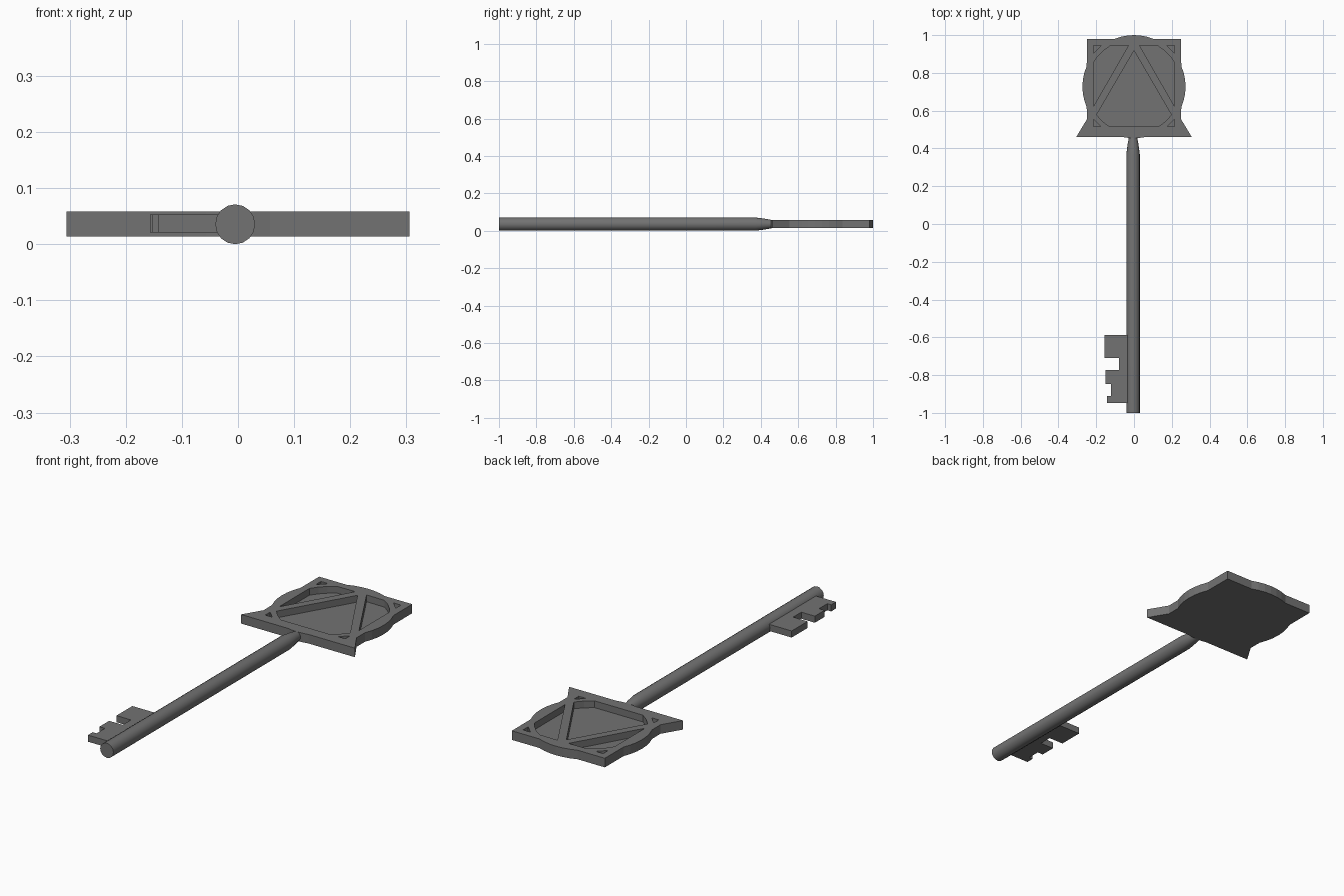
import bpy, bmesh
from math import sin, cos, pi, radians

if "Cube" in bpy.data.objects:
    bpy.data.objects.remove(bpy.data.objects["Cube"])

metal = bpy.data.materials.new("dark grey metal")
metal.use_nodes = True
GREY = (0.17, 0.17, 0.17, 1)
metal.diffuse_color = GREY
metal.node_tree.nodes["Principled BSDF"].inputs["Base Color"].default_value = GREY

HEAD_Y = 0.727      # centre of the round part of the head
SHAFT_X, SHAFT_Z = -0.005, 0.0355


def finish(name, bm):
    bmesh.ops.recalc_face_normals(bm, faces=bm.faces)
    mesh = bpy.data.meshes.new(name)
    bm.to_mesh(mesh)
    bm.free()
    mesh.materials.append(metal)
    obj = bpy.data.objects.new(name, mesh)
    bpy.context.collection.objects.link(obj)
    return obj


def prism(name, outlines, z0, z1):
    """Extrude each flat outline from z0 up to z1."""
    bm = bmesh.new()
    for pts in outlines:
        face = bm.faces.new([bm.verts.new((x, y, z0)) for x, y in pts])
        up = bmesh.ops.extrude_face_region(bm, geom=[face], use_keep_orig=True)
        for v in up["geom"]:
            if isinstance(v, bmesh.types.BMVert):
                v.co.z = z1
    return finish(name, bm)


def arc(r, a0, a1, n):
    angles = [radians(a0 + (a1 - a0) * i / n) for i in range(n + 1)]
    return [(r * cos(a), HEAD_Y + r * sin(a)) for a in angles]


def flip(pts):
    return [(-x, y) for x, y in reversed(pts)]


def mirrored(half):
    return half + [p for p in flip(half) if abs(p[0]) > 1e-4]


# Head: square joined with a disc, flared at the lower corners
half = (arc(0.273, -90, -78, 2) + [(0.306, 0.46), (0.25, 0.553)]
        + arc(0.273, -23.6, 23.6, 6) + [(0.25, 0.98)] + arc(0.273, 67.8, 90, 3))
head = prism("key_head", [mirrored(half)], 0.014, 0.058)

# Pockets sunk into the upper face of the head
side = [(0.03, 0.944), (0.215, 0.622)] + arc(0.25, 30.7, 59.5, 3)
middle = mirrored(arc(0.248, -58.5, -37, 2) + [(0, 0.918)])
top_corner = [(0.215, 0.944), (0.175, 0.944), (0.215, 0.904)]
low_corner = [(0.215, 0.516), (0.215, 0.554), (0.177, 0.516)]
pockets = [middle]
for shape in (side, top_corner, low_corner):
    pockets += [shape, flip(shape)]
cutter = prism("pocket_cutter", pockets, 0.025, 0.1)
cutter.hide_render = True
cut = head.modifiers.new("pockets", "BOOLEAN")
cut.operation = "DIFFERENCE"
cut.solver = "EXACT"
cut.object = cutter
bpy.context.view_layer.objects.active = head
bpy.ops.object.modifier_apply(modifier=cut.name)
bpy.data.objects.remove(cutter)

# Shaft: round bar that tapers into the head
SIDES = 16
bm = bmesh.new()
rings = []
for y, r in ((-1, 0.0355), (0.37, 0.0355), (0.42, 0.029), (0.465, 0.021)):
    rings.append([bm.verts.new((SHAFT_X + r * cos(2 * pi * i / SIDES), y,
                                SHAFT_Z + r * sin(2 * pi * i / SIDES)))
                  for i in range(SIDES)])
for a, b in zip(rings, rings[1:]):
    for i in range(SIDES):
        j = (i + 1) % SIDES
        bm.faces.new((a[i], a[j], b[j], b[i]))
bm.faces.new(rings[0])
bm.faces.new(rings[-1])
shaft = finish("key_shaft", bm)
shaft.select_set(True)
bpy.context.view_layer.objects.active = shaft
bpy.ops.object.shade_smooth_by_angle(angle=radians(35))

# Bit: stepped teeth on the right side of the shaft
prism("key_bit", [[
    (SHAFT_X, -0.587), (-0.157, -0.587), (-0.157, -0.709), (-0.079, -0.709),
    (-0.079, -0.772), (-0.152, -0.772), (-0.152, -0.847), (-0.122, -0.847),
    (-0.122, -0.91), (-0.143, -0.91), (-0.143, -0.947), (SHAFT_X, -0.947)]],
    0.021, 0.053)
